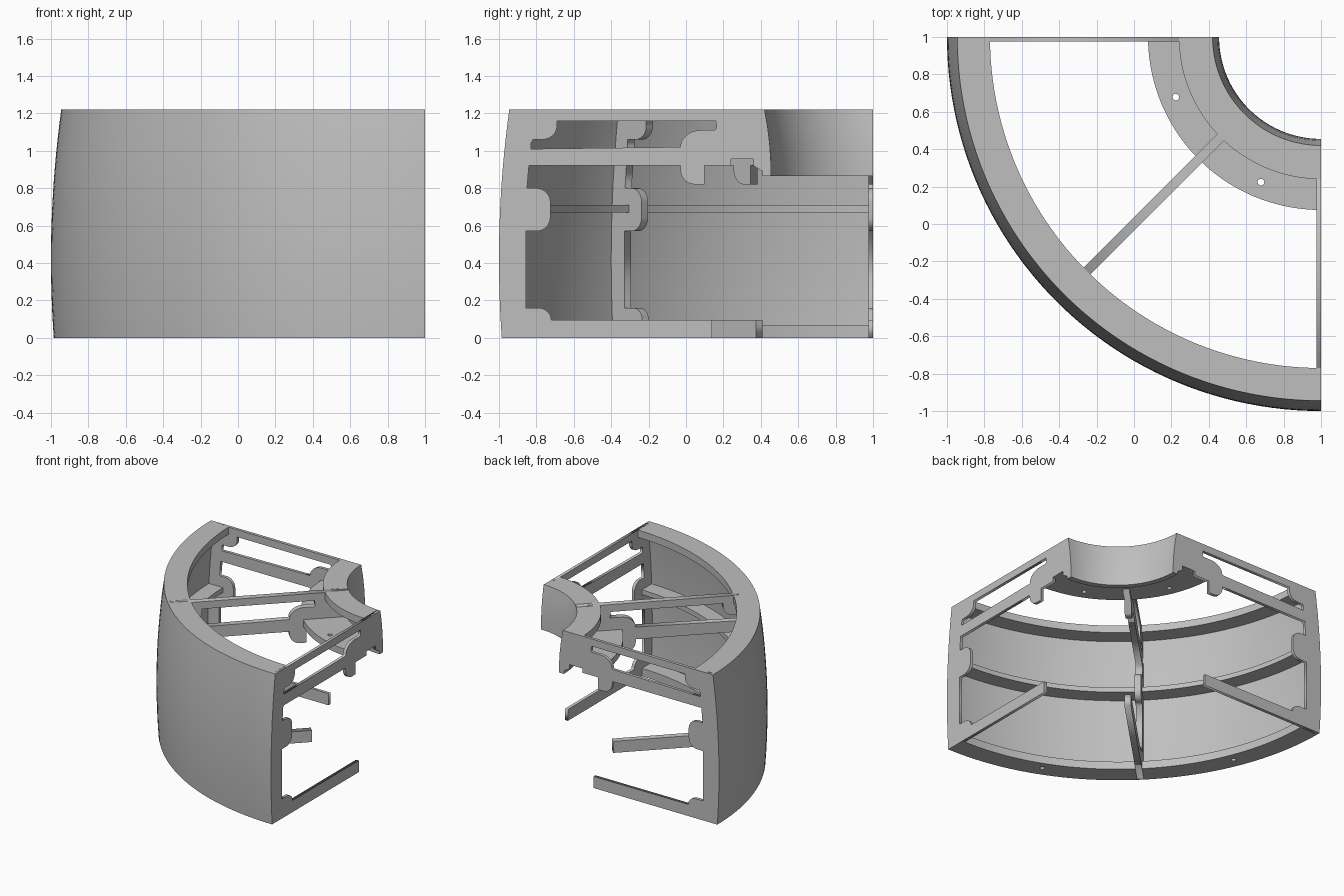
import bpy, bmesh, math
from mathutils import Matrix, Vector

if "Cube" in bpy.data.objects:
    bpy.data.objects.remove(bpy.data.objects["Cube"], do_unlink=True)

grey = bpy.data.materials.new("plain grey")
grey.use_nodes = True
grey.diffuse_color = (0.52, 0.52, 0.52, 1)
grey.node_tree.nodes["Principled BSDF"].inputs["Base Color"].default_value = grey.diffuse_color

HEIGHT, STEPS = 1.22, 48
AXIS = Vector((1, 1, 0))      # centre of the quarter turn


def outer(z):
    return 2 - 0.0857 * (z - 0.4185) ** 2


def inner(z):
    return outer(z) - 0.045


def wall(radius, z0, z1, n=10):
    """Points along a curved wall from height z0 to z1."""
    heights = [z0 + (z1 - z0) * i / n for i in range(n + 1)]
    return [(radius(z), z) for z in heights]


def arc(p, c, q, n=8):
    """Quarter ellipse from p to q around c."""
    p, c, q = Vector(p), Vector(c), Vector(q)
    turns = [math.pi / 2 * i / n for i in range(n + 1)]
    return [tuple(c + (p - c) * math.cos(t) + (q - c) * math.sin(t)) for t in turns]


def add_object(name, mesh):
    obj = bpy.data.objects.new(name, mesh)
    bpy.context.collection.objects.link(obj)
    mesh.materials.clear()
    mesh.materials.append(grey)
    return obj


def quarter_sweep(name, section):
    """Sweep a closed (radius, height) section through the quarter turn."""
    bm = bmesh.new()
    rings = []
    for i in range(STEPS + 1):
        a = math.pi + math.pi / 2 * i / STEPS
        rings.append([bm.verts.new(AXIS + Vector((r * math.cos(a), r * math.sin(a), z)))
                      for r, z in section])
    n = len(section)
    for a, b in zip(rings, rings[1:]):
        for j in range(n):
            k = (j + 1) % n
            bm.faces.new((a[j], a[k], b[k], b[j]))
    caps = [bm.faces.new(rings[0]), bm.faces.new(rings[-1])]
    bmesh.ops.triangulate(bm, faces=caps)
    bmesh.ops.recalc_face_normals(bm, faces=bm.faces)
    mesh = bpy.data.meshes.new(name)
    bm.to_mesh(mesh)
    bm.free()
    return add_object(name, mesh)


def smooth(obj):
    bpy.ops.object.select_all(action="DESELECT")
    obj.select_set(True)
    bpy.context.view_layer.objects.active = obj
    bpy.ops.object.shade_smooth_by_angle(angle=math.radians(25))


def drill(obj, radius, z):
    """Small vertical holes halfway between the ribs."""
    bm = bmesh.new()
    for degrees in (202.5, 247.5):
        a = math.radians(degrees)
        spot = AXIS + Vector((radius * math.cos(a), radius * math.sin(a), z))
        bmesh.ops.create_cone(bm, cap_ends=True, segments=16, radius1=0.018, radius2=0.018,
                              depth=0.2, matrix=Matrix.Translation(spot))
    mesh = bpy.data.meshes.new(obj.name + "_drill")
    bm.to_mesh(mesh)
    bm.free()
    cutter = add_object(mesh.name, mesh)
    mod = obj.modifiers.new("holes", "BOOLEAN")
    mod.operation, mod.solver, mod.object = "DIFFERENCE", "EXACT", cutter
    bpy.context.view_layer.objects.active = obj
    bpy.ops.object.modifier_apply(modifier=mod.name)
    bpy.data.objects.remove(cutter, do_unlink=True)


# Barrel-shaped outer shell with three inner flanges
shell = quarter_sweep("outer_shell",
    wall(outer, 0, HEIGHT, 20)
    + [(1.77, HEIGHT), (1.77, 1.16)] + wall(inner, 1.16, 0.71)
    + [(1.82, 0.71), (1.82, 0.67)] + wall(inner, 0.67, 0.065)
    + [(1.82, 0.065), (1.82, 0)])
drill(shell, 1.89, 0)
smooth(shell)

# Hub: flared bore with an upper and a lower flange
hub = quarter_sweep("hub",
    [(0.545, 0.865), (0.547, 0.95), (0.553, 1.04), (0.564, 1.13), (0.58, HEIGHT),
     (0.76, HEIGHT), (0.76, 1.16), (0.61, 1.16), (0.6, 1.01),
     (0.925, 1.01), (0.925, 0.955), (0.595, 0.955), (0.59, 0.865)])
drill(hub, 0.84, 0.98)
smooth(hub)

# Rib outline and window, as (radius, height)
rib_outline = (
    wall(lambda z: outer(z) - 0.01, HEIGHT, 0)
    + [(0.86, 0), (0.86, 0.095)]
    + arc((1.72, 0.095), (1.79, 0.095), (1.79, 0.16))
    + [(1.855, 0.16), (1.855, 0.57)]
    + arc((1.8, 0.57), (1.8, 0.645), (1.725, 0.645))
    + arc((1.725, 0.725), (1.8, 0.725), (1.8, 0.8))
    + [(1.85, 0.8), (1.84, 0.92), (1.03, 0.92)]
    + arc((1.03, 0.9), (0.95, 0.9), (0.95, 0.82))
    + [(0.9, 0.82), (0.9, 0.92), (0.76, 0.92), (0.76, 0.955), (0.64, 0.955),
       (0.64, 0.92), (0.55, 0.865), (0.555, 1.04), (0.583, HEIGHT)])
rib_window = (
    [(1.83, 1.01), (1.83, 1.06)]
    + arc((1.77, 1.06), (1.77, 1.13), (1.69, 1.13))
    + [(1.69, 1.16), (0.84, 1.16), (0.835, 1.11)]
    + arc((0.92, 1.11), (0.92, 1.02), (1.03, 1.02)))


def rib(name, degrees, thickness, shift):
    curve = bpy.data.curves.new(name, "CURVE")
    curve.dimensions, curve.fill_mode = "2D", "BOTH"
    curve.extrude = thickness / 2
    for points in (rib_outline, rib_window):
        spline = curve.splines.new("POLY")
        spline.points.add(len(points) - 1)
        for p, (r, z) in zip(spline.points, points):
            p.co = (r, z, 0, 1)
        spline.use_cyclic_u = True
    helper = bpy.data.objects.new(name + "_curve", curve)
    bpy.context.collection.objects.link(helper)
    graph = bpy.context.evaluated_depsgraph_get()
    mesh = bpy.data.meshes.new_from_object(helper.evaluated_get(graph))
    bpy.data.objects.remove(helper, do_unlink=True)
    obj = add_object(name, mesh)
    a = math.radians(degrees)
    out = Vector((math.cos(a), math.sin(a), 0))
    up = Vector((0, 0, 1))
    turn = Matrix((out, up, out.cross(up))).transposed().to_4x4()
    obj.matrix_world = Matrix.Translation(AXIS + Vector(shift)) @ turn
    return obj


# Two end ribs, half as thick as the middle one
rib("back_rib", 180, 0.025, (0, -0.0125, 0))
rib("middle_rib", 225, 0.05, (0, 0, 0))
rib("left_rib", 270, 0.025, (-0.0125, 0, 0))
